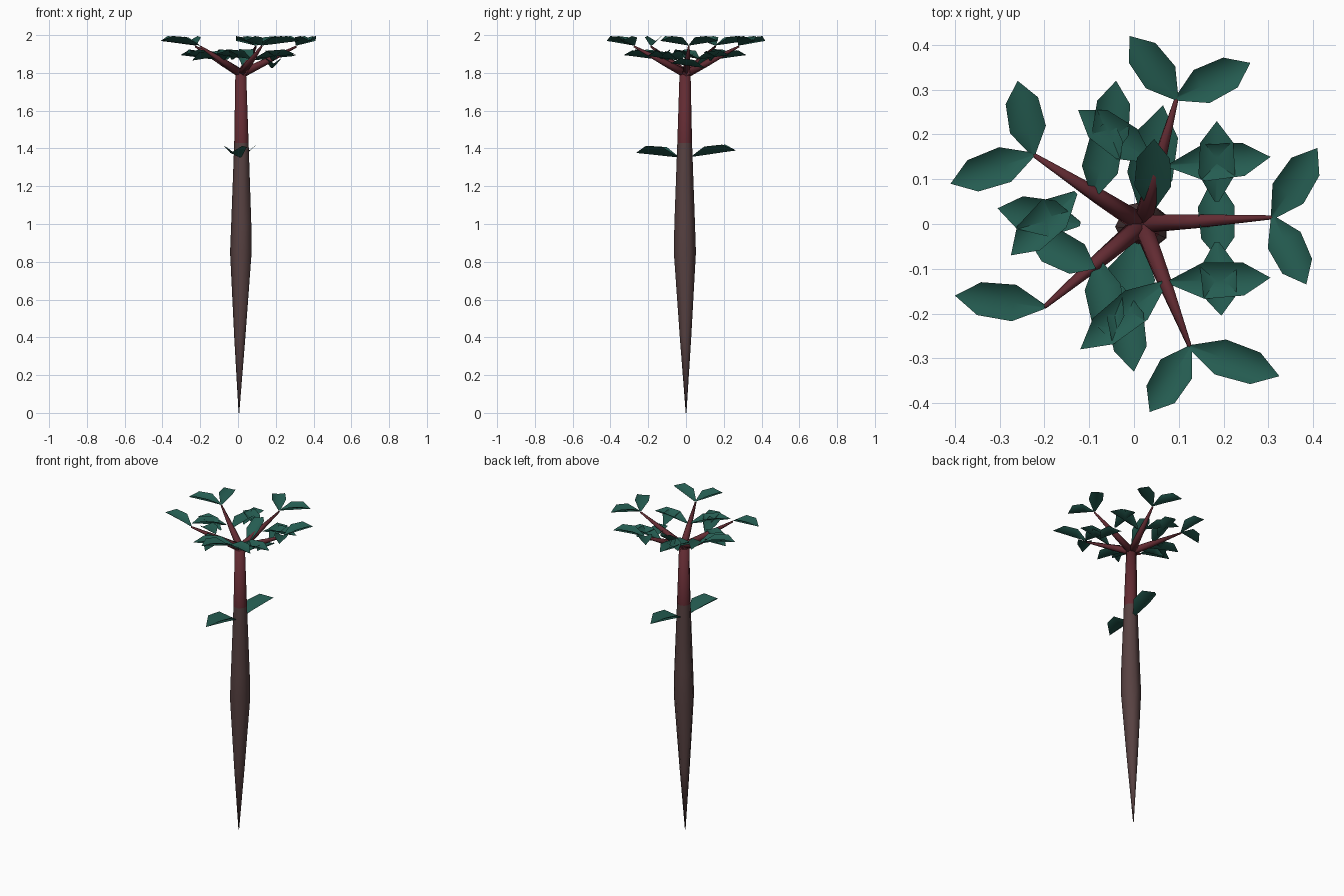
import bpy, bmesh
from math import cos, sin, tau
from mathutils import Vector

cube = bpy.data.objects.get("Cube")
if cube:
    bpy.data.objects.remove(cube)


def material(name, colour):
    m = bpy.data.materials.new(name)
    m.use_nodes = True
    m.diffuse_color = (*colour, 1)
    m.node_tree.nodes["Principled BSDF"].inputs["Base Color"].default_value = (*colour, 1)
    return m


BROWN = material("brown bark", (0.095, 0.053, 0.053))
RED = material("red bark", (0.122, 0.024, 0.032))
GREEN = material("leaf green", (0.018, 0.107, 0.082))


def finish(name, bm, mats, fix_normals=True):
    if fix_normals:
        bmesh.ops.recalc_face_normals(bm, faces=bm.faces)
    mesh = bpy.data.meshes.new(name)
    bm.to_mesh(mesh)
    bm.free()
    for m in mats:
        mesh.materials.append(m)
    mesh.polygons.foreach_set("use_smooth", [True] * len(mesh.polygons))
    obj = bpy.data.objects.new(name, mesh)
    bpy.context.collection.objects.link(obj)
    return obj


def tube(bm, stations, sides):
    """Sweep a regular ring through (centre, radius) stations and cap both ends."""
    axis = (stations[-1][0] - stations[0][0]).normalized()
    u = axis.cross(Vector((0, 1, 0)) if abs(axis.y) < 0.8 else Vector((1, 0, 0))).normalized()
    v = axis.cross(u)
    rings = []
    for centre, r in stations:
        angles = [tau * i / sides for i in range(sides)]
        rings.append([bm.verts.new(centre + u * r * cos(a) + v * r * sin(a)) for a in angles])
    for a, b in zip(rings, rings[1:]):
        for i in range(sides):
            j = (i + 1) % sides
            bm.faces.new((a[i], a[j], b[j], b[i]))
    bm.faces.new(rings[0][::-1])
    bm.faces.new(rings[-1])


def leaf(bm, start, end, z, rise=0.0, size=1.0):
    """Leaf folded into a keel along its midrib, from start to end in plan."""
    a, b = Vector((*start, z)), Vector((*end, z + rise))
    side = Vector((a.y - b.y, b.x - a.x, 0)).normalized()
    rows = []
    # position along the leaf, half width, midrib height, edge lift
    for t, w, h, lift in ((0, 0.005, 0, 0), (0.34, 0.041, 0.008, 0.035), (0.73, 0.037, 0.018, 0.032)):
        mid = a.lerp(b, t) + Vector((0, 0, h))
        up = Vector((0, 0, lift * size))
        rows.append([bm.verts.new(p) for p in (mid - side * w * size + up, mid, mid + side * w * size + up)])
    for p, q in zip(rows, rows[1:]):
        for i in (0, 1):
            bm.faces.new((p[i + 1], p[i], q[i], q[i + 1]))
    tip = bm.verts.new(b + Vector((0, 0, 0.024)))
    for i in (0, 1):
        bm.faces.new((rows[-1][i + 1], rows[-1][i], tip))


# Spindle trunk, red above the lower leaves
bm = bmesh.new()
profile = ((0.005, 0, 0.002), (0.011, 0.4, 0.031), (0.018, 0.85, 0.06), (0.02, 1, 0.056),
           (0.02, 1.43, 0.04), (0.016, 1.8, 0.03))
tube(bm, [(Vector((x, 0.003 - x / 2, z)), r) for x, z, r in profile], 7)
for f in bm.faces:
    f.material_index = int(f.calc_center_median().z > 1.45)
finish("trunk", bm, (BROWN, RED))

# Crown branches, each with its outer leaf tips
crown = (
    ((0.31, 0.015), ((0.41, 0.17), (0.385, -0.135))),
    ((0.095, 0.28), ((-0.01, 0.42), (0.26, 0.36))),
    ((-0.225, 0.155), ((-0.26, 0.32), (-0.41, 0.09))),
    ((-0.2, -0.185), ((-0.4, -0.16),)),
    ((0.125, -0.275), ((0.035, -0.42), (0.325, -0.34))),
)
wood, foliage = bmesh.new(), bmesh.new()
root = Vector((0.018, 0, 1.795))
for end, tips in crown:
    tip = Vector((*end, 1.94))
    tube(wood, [(root, 0.023), (root.lerp(tip, 0.4), 0.018), (tip, 0.005)], 6)
    for t in tips:
        leaf(foliage, end, t, 1.945)
finish("crown_branches", wood, (RED,))
finish("outer_leaves", foliage, (GREEN,), False)

# Inner leaf clusters between and below the branches
bm = bmesh.new()
inner = (
    ((0.08, 0.13), (0.305, 0.15)), ((0.185, 0.05), (0.185, 0.23)),
    ((0.08, -0.13), (0.305, -0.12)), ((0.185, -0.04), (0.195, -0.205)),
    ((-0.06, 0.14), (-0.04, 0.32)), ((0.04, 0.14), (-0.125, 0.255)), ((-0.09, 0.06), (-0.05, 0.24)),
    ((-0.12, 0), (-0.305, 0.035)), ((-0.13, 0.07), (-0.275, -0.07)), ((-0.24, -0.02), (-0.085, -0.1)),
    ((-0.03, -0.14), (0, -0.33)), ((0.07, -0.13), (-0.12, -0.28)), ((-0.08, -0.08), (-0.05, -0.26)),
)
for i, (start, end) in enumerate(inner):
    leaf(bm, start, end, 1.866 + 0.004 * (i % 3))
# One tucked under a branch, one rising from the crown centre
leaf(bm, (0.18, 0.1), (0.19, -0.08), 1.826)
leaf(bm, (0.04, 0.03), (0.045, 0.19), 1.81, 0.09)
finish("inner_leaves", bm, (GREEN,), False)

# Pair of leaves on the trunk
bm = bmesh.new()
leaf(bm, (0.02, 0.025), (0.065, 0.265), 1.355, 0.01, 1.25)
leaf(bm, (0.01, -0.035), (-0.04, -0.265), 1.352, 0, 1.35)
finish("trunk_leaves", bm, (GREEN,), False)
